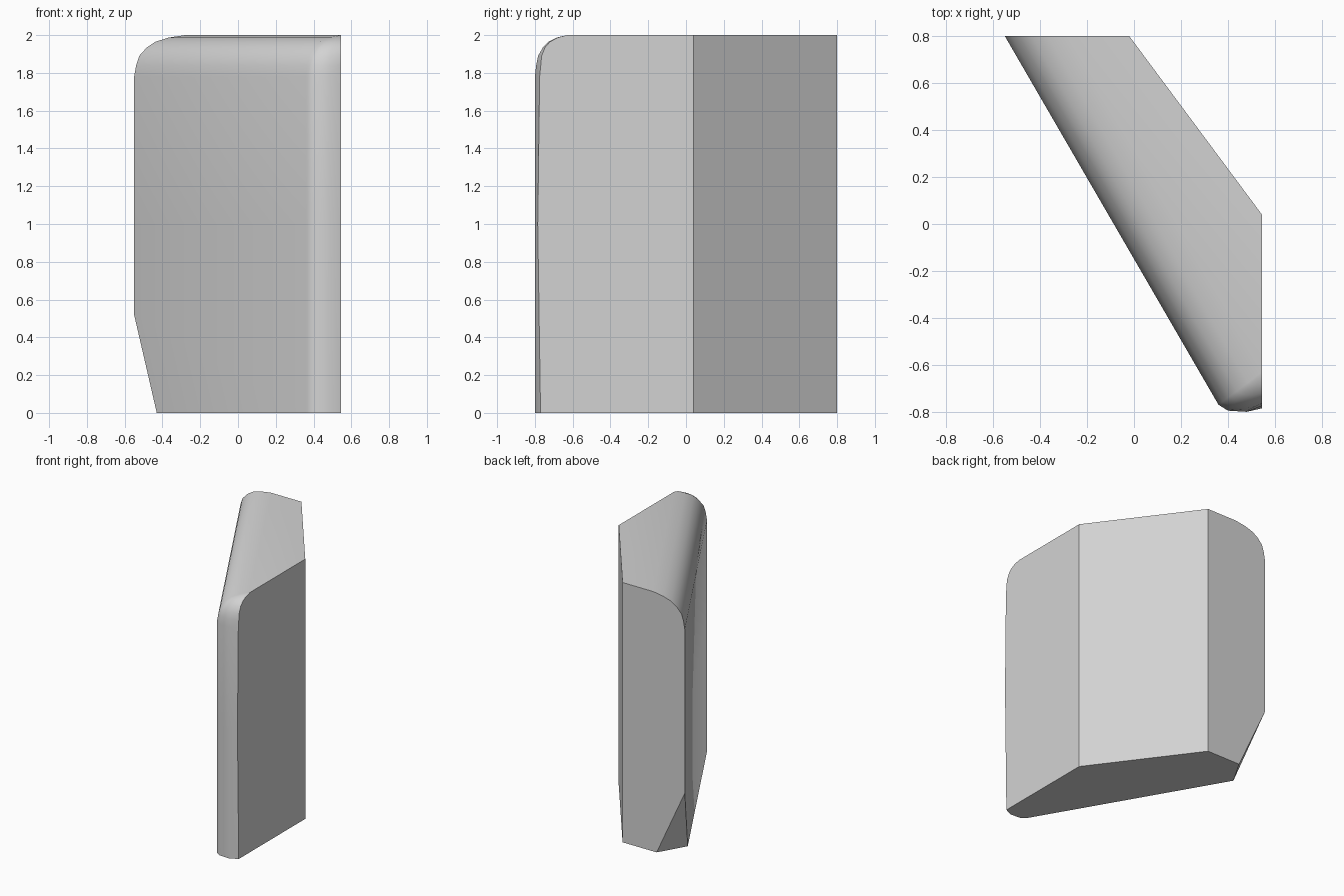
import bpy
import bmesh
import math
from mathutils import Vector

cube = bpy.data.objects.get("Cube")
if cube:
    bpy.data.objects.remove(cube, do_unlink=True)

# Single plain grey
grey = bpy.data.materials.new("plain_grey")
grey.use_nodes = True
colour = (0.65, 0.65, 0.65, 1)
grey.diffuse_color = colour
grey.node_tree.nodes["Principled BSDF"].inputs["Base Color"].default_value = colour

# Plan outline: the front points slide to a tip as the top edge rolls over
START, START_TOP = Vector((-0.55, 0.8)), Vector((-0.28, 0.8))
NOSE = [Vector(p) for p in ((0.36, -0.77), (0.40, -0.795), (0.48, -0.80), (0.545, -0.785))]
TIP = Vector((0.545, -0.63))
BACK = [Vector((0.545, 0.04)), Vector((-0.02, 0.8))]
# Height, roll fraction, and pull-back of the side edge
LEVELS = [(0, 0, 0.015), (1, 0, 0), (1.78, 0, 0.01), (1.84, 0.04, 0.01),
          (1.89, 0.1, 0.005), (1.935, 0.25, 0), (1.965, 0.42, 0),
          (1.987, 0.68, 0), (2, 1, 0)]


def ring(bm, z, roll, pull):
    pts = [START.lerp(START_TOP, roll)] + [p.lerp(TIP, roll) for p in NOSE] + BACK
    pts[len(NOSE)] = pts[len(NOSE)] + Vector((0, pull))
    return [bm.verts.new((p.x, p.y, z)) for p in pts]


# Slab body, lofted upward through the levels
bm = bmesh.new()
rings = [ring(bm, *level) for level in LEVELS]
count = len(rings[0])
for low, high in zip(rings, rings[1:]):
    for i in range(count):
        j = (i + 1) % count
        bm.faces.new((low[i], low[j], high[j], high[i]))
bm.faces.new(rings[0][::-1])
bm.faces.new(rings[-1])
bmesh.ops.remove_doubles(bm, verts=bm.verts[:], dist=0.001)

# Slanted cut across the lower back corner
a, b, c = Vector((-0.55, 0.8, 0.52)), Vector((-0.31, 0.8, 0)), Vector((-0.43, 0.593, 0))
normal = (b - a).cross(c - a).normalized()
if normal.dot(Vector((-0.55, 0.8, 0)) - a) < 0:
    normal.negate()
cut = bmesh.ops.bisect_plane(bm, geom=bm.verts[:] + bm.edges[:] + bm.faces[:],
                             plane_co=a, plane_no=normal, clear_outer=True)
rim = [e for e in bm.edges if e.is_boundary]
bmesh.ops.holes_fill(bm, edges=rim, sides=0)
bmesh.ops.recalc_face_normals(bm, faces=bm.faces[:])

mesh = bpy.data.meshes.new("slab_body")
bm.to_mesh(mesh)
bm.free()
mesh.materials.append(grey)
body = bpy.data.objects.new("slab_body", mesh)
bpy.context.collection.objects.link(body)

# Smooth rolled edges, crisp side and back edges
bpy.ops.object.select_all(action='DESELECT')
body.select_set(True)
bpy.context.view_layer.objects.active = body
bpy.ops.object.shade_smooth_by_angle(angle=math.radians(35))
